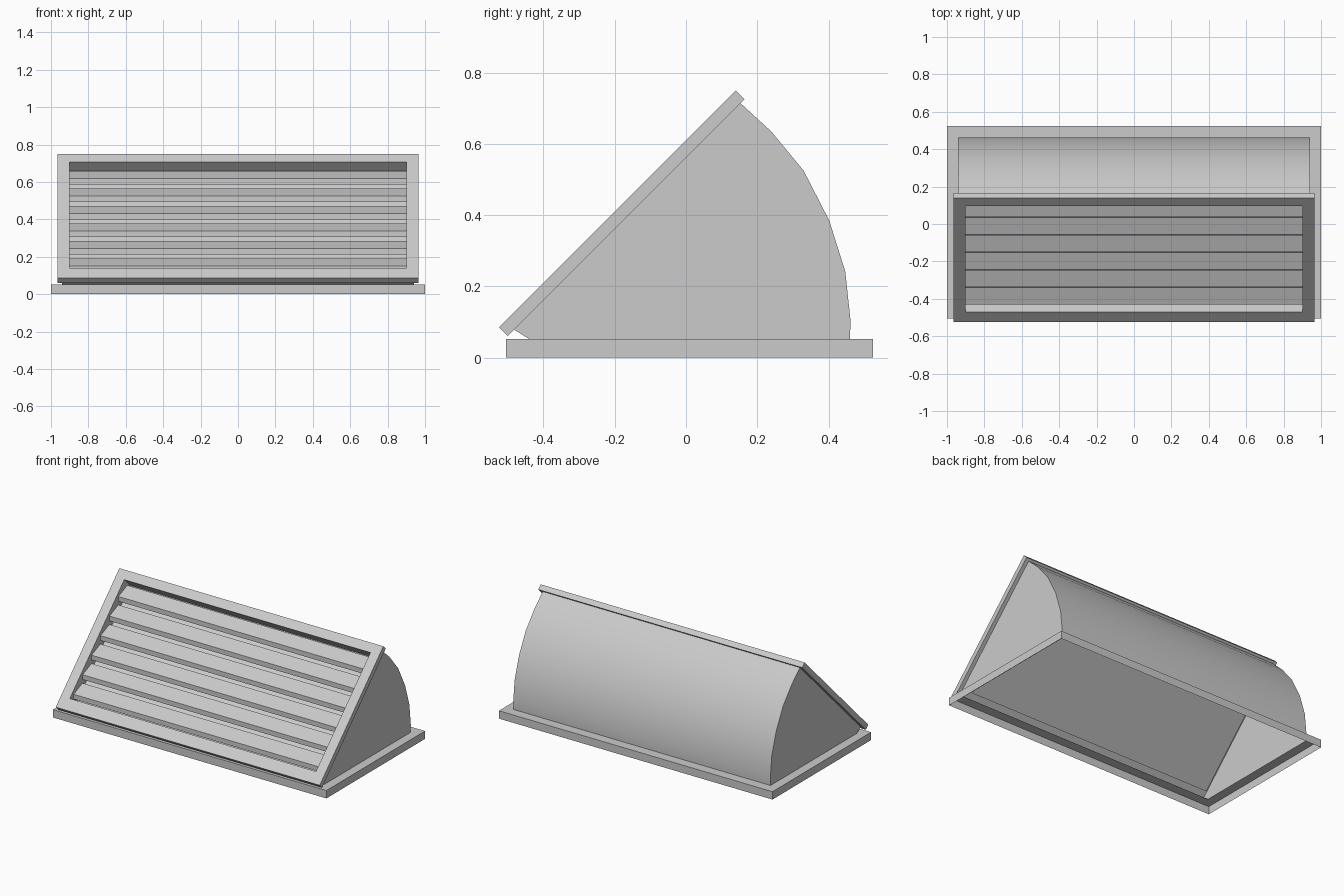
import bpy
import bmesh
import math

cube = bpy.data.objects.get("Cube")
if cube:
    bpy.data.objects.remove(cube)

# Single painted-metal colour
grey = bpy.data.materials.new("light_grey")
grey.use_nodes = True
COLOUR = (0.6, 0.6, 0.6, 1)
grey.diffuse_color = COLOUR
grey.node_tree.nodes["Principled BSDF"].inputs["Base Color"].default_value = COLOUR

HALF_BODY, HALF_OPEN, HALF_FRAME = 0.94, 0.90, 0.965
OPEN_LOW, OPEN_HIGH = 0.076, 0.88      # opening along the slope
# Depths measured inward from the frame face
HOOD_DEPTH, FRAME_DEPTH, PAN_DEPTH = 0.032, 0.035, 0.088
BASE_TOP = 0.052


def slope_rect(bm, half, low, high, depth):
    """Rectangle on the 45 degree front, depth behind its face."""
    r = math.sqrt(0.5)
    return [bm.verts.new((x, -0.525 + r * (s + depth), 0.085 + r * (s - depth)))
            for x, s in ((-half, low), (half, low), (half, high), (-half, high))]


def flat_rect(bm, half, front, back, z):
    return [bm.verts.new((x, y, z)) for x, y in
            ((-half, front), (half, front), (half, back), (-half, back))]


def bridge(bm, a, b):
    """Join two vertex loops with a band of quads."""
    for i in range(len(a)):
        j = (i + 1) % len(a)
        bm.faces.new((a[i], a[j], b[j], b[i]))


def extrude_x(bm, section, half):
    """Two copies of a y-z section, at +x and -x."""
    return [[bm.verts.new((x, y, z)) for y, z in section] for x in (half, -half)]


def finish(bm, name):
    bmesh.ops.recalc_face_normals(bm, faces=bm.faces)
    mesh = bpy.data.meshes.new(name)
    bm.to_mesh(mesh)
    bm.free()
    mesh.materials.append(grey)
    obj = bpy.data.objects.new(name, mesh)
    bpy.context.collection.objects.link(obj)
    return obj


# Base flange: open-bottomed skirt with a rim around the body
bm = bmesh.new()
foot = flat_rect(bm, 1, -0.505, 0.525, 0)
rim = flat_rect(bm, 1, -0.505, 0.525, BASE_TOP)
hole = flat_rect(bm, HALF_BODY, -0.44, 0.46, BASE_TOP)
bridge(bm, foot, rim)
bridge(bm, rim, hole)
finish(bm, "base_flange")

# Hood: curved back, flat ends, and a deep pan sunk into the sloping front
bm = bmesh.new()
profile = [(-0.44, BASE_TOP), (-0.485, 0.08), (0.151, 0.716), (0.24, 0.634),
           (0.33, 0.525), (0.402, 0.385), (0.447, 0.242), (0.462, 0.102),
           (0.46, BASE_TOP)]
left, right = extrude_x(bm, profile, HALF_BODY)
bm.faces.new(left)
bm.faces.new(right)
for i in range(len(profile) - 1):
    if i != 1:   # the sloping side is built around the opening instead
        bm.faces.new((left[i], left[i + 1], right[i + 1], right[i]))
opening = slope_rect(bm, HALF_OPEN, OPEN_LOW, OPEN_HIGH, HOOD_DEPTH)
pan = slope_rect(bm, HALF_OPEN, OPEN_LOW, OPEN_HIGH, PAN_DEPTH)
bridge(bm, [right[1], left[1], left[2], right[2]], opening)
bridge(bm, opening, pan)
bm.faces.new(pan)
hood = finish(bm, "hood")
bpy.ops.object.select_all(action='DESELECT')
bpy.context.view_layer.objects.active = hood
hood.select_set(True)
bpy.ops.object.shade_smooth_by_angle(angle=math.radians(30))

# Front frame: rectangular ring lying on the slope
bm = bmesh.new()
rings = [slope_rect(bm, half, low, high, depth) for half, low, high, depth in (
    (HALF_FRAME, 0, 0.94, 0), (HALF_FRAME, 0, 0.94, FRAME_DEPTH),
    (HALF_OPEN, OPEN_LOW, OPEN_HIGH, FRAME_DEPTH),
    (HALF_OPEN, OPEN_LOW, OPEN_HIGH, 0))]
for i in range(4):
    bridge(bm, rings[i], rings[(i + 1) % 4])
finish(bm, "front_frame")

# Louvre slats: gently sloping blades with upright front and back edges
for k in range(6):
    drop = 0.0935 * k
    section = [(y - drop, z - drop) for y, z in
               ((0.129, 0.658), (0.037, 0.619), (0.037, 0.587), (0.129, 0.626))]
    bm = bmesh.new()
    ends = extrude_x(bm, section, HALF_OPEN)
    bridge(bm, *ends)
    for end in ends:
        bm.faces.new(end)
    finish(bm, f"louvre_slat_{k + 1}")
